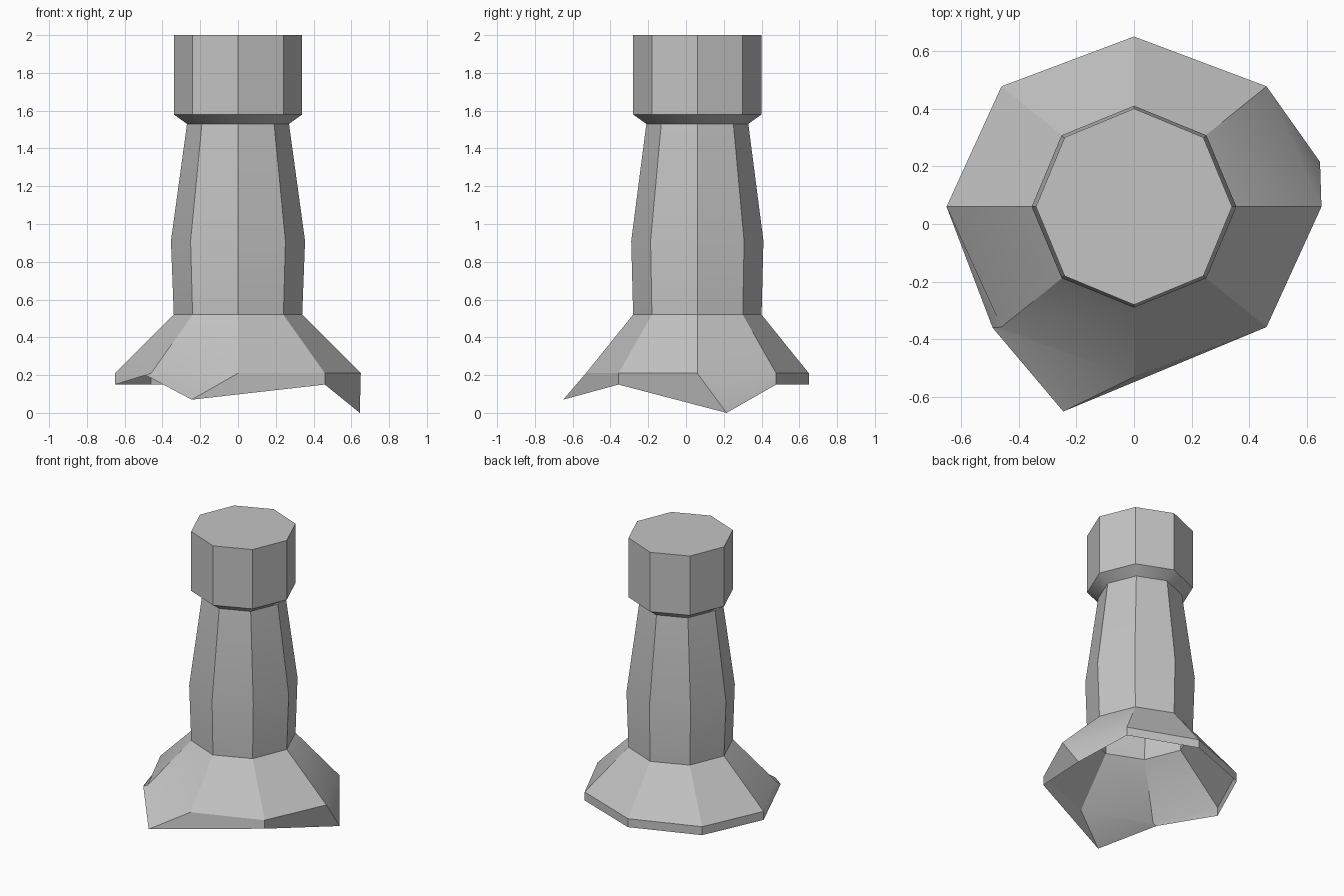
import bpy
import bmesh
import math
from mathutils import Vector

SIDES = 8
CENTRE_Y = 0.06

cube = bpy.data.objects.get("Cube")
if cube:
    bpy.data.objects.remove(cube, do_unlink=True)

grey = bpy.data.materials.new("plain grey")
grey.use_nodes = True
grey.diffuse_color = (0.55, 0.55, 0.55, 1)
grey.node_tree.nodes["Principled BSDF"].inputs["Base Color"].default_value = grey.diffuse_color


def loft(name, rings, cap_top=False, moved=None):
    """Join octagonal rings (x radius, y radius, z), listed bottom to top.
    moved gives new positions for single corners of the lowest ring."""
    bm = bmesh.new()
    loops = []
    for rx, ry, z in rings:
        loop = []
        for i in range(SIDES):
            a = math.tau * i / SIDES
            loop.append(bm.verts.new((rx * math.cos(a), CENTRE_Y + ry * math.sin(a), z)))
        loops.append(loop)
    for corner, place in (moved or {}).items():
        loops[0][corner].co = Vector(place)
    for low, high in zip(loops, loops[1:]):
        for i in range(SIDES):
            j = (i + 1) % SIDES
            bm.faces.new((low[i], low[j], high[j], high[i]))
    if cap_top:
        bm.faces.new(loops[-1])
    mesh = bpy.data.meshes.new(name)
    bm.to_mesh(mesh)
    bm.free()
    mesh.materials.append(grey)
    obj = bpy.data.objects.new(name, mesh)
    bpy.context.collection.objects.link(obj)
    bpy.ops.object.select_all(action="DESELECT")
    obj.select_set(True)
    bpy.context.view_layer.objects.active = obj
    bpy.ops.object.shade_smooth_by_angle(angle=math.radians(30))
    return obj


# Flared foot, hollow, with a thin rim pulled out of shape at three corners
loft("flared_foot",
     [(0.65, 0.59, 0.15), (0.65, 0.59, 0.21), (0.34, 0.34, 0.52)],
     moved={0: (0.645, 0.215, 0),
            5: (-0.49, -0.36, 0.2),
            6: (-0.245, -0.65, 0.07)})

# Tapered hollow shaft
loft("shaft", [(0.34, 0.34, 0.52), (0.355, 0.35, 0.91), (0.27, 0.27, 1.53)])

# Capped head with a bevelled underside
loft("head", [(0.27, 0.27, 1.53), (0.34, 0.34, 1.58), (0.34, 0.34, 2)], cap_top=True)
